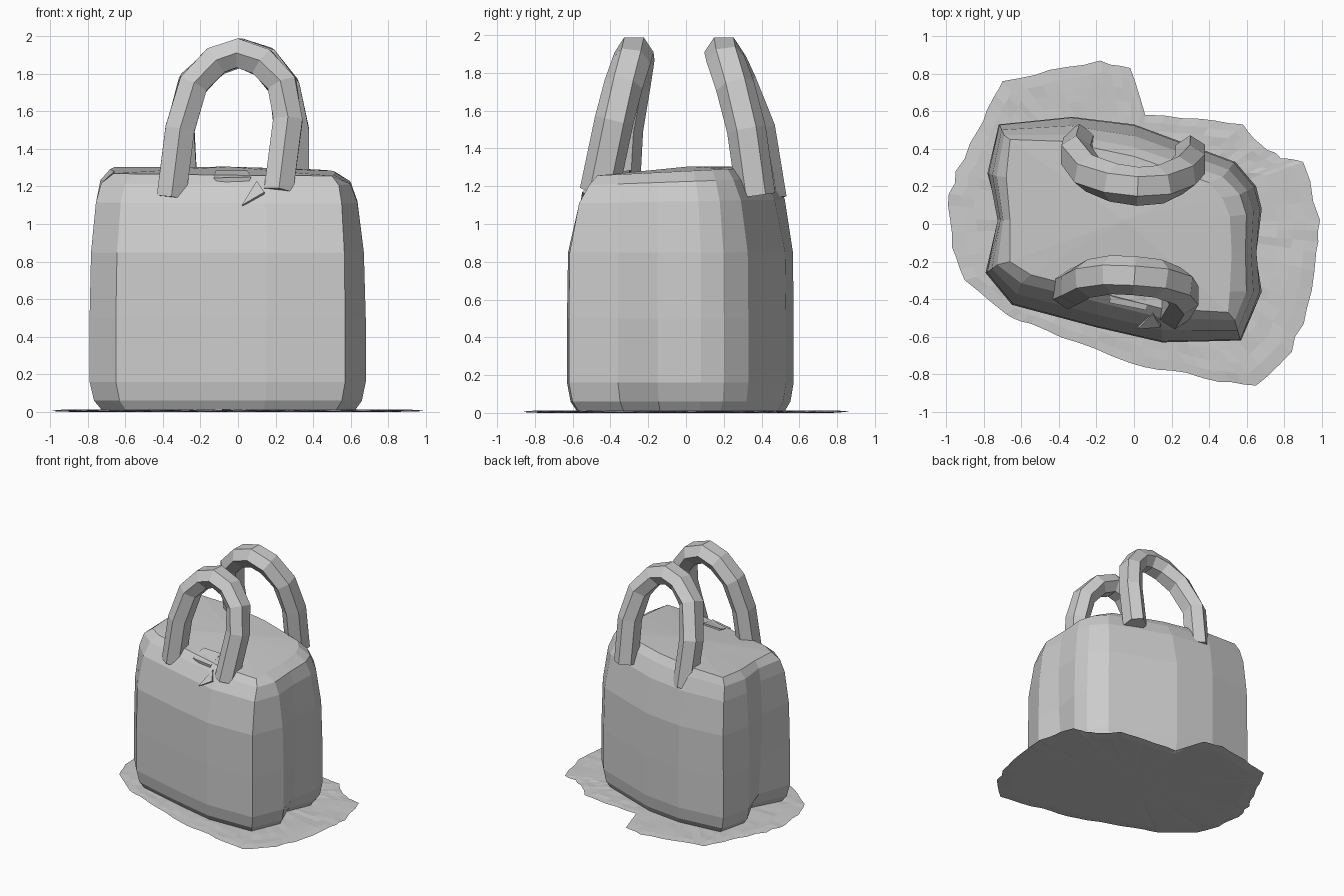
import bpy, bmesh, math, random
from mathutils import Vector

if "Cube" in bpy.data.objects:
    bpy.data.objects.remove(bpy.data.objects["Cube"])

random.seed(4)


def make_object(name, bm):
    bmesh.ops.recalc_face_normals(bm, faces=bm.faces)
    mesh = bpy.data.meshes.new(name)
    bm.to_mesh(mesh)
    bm.free()
    ob = bpy.data.objects.new(name, mesh)
    bpy.context.collection.objects.link(ob)
    return ob


def loft(name, rings, start_tip=None, end_tip=None):
    """Skin closed rings and close both ends, as a fan if a tip is given."""
    bm = bmesh.new()
    loops = [[bm.verts.new(p) for p in ring] for ring in rings]
    n = len(loops[0])
    for a, b in zip(loops, loops[1:]):
        for i in range(n):
            j = (i + 1) % n
            bm.faces.new((a[i], a[j], b[j], b[i]))
    for ring, tip in ((loops[0], start_tip), (loops[-1], end_tip)):
        if tip is None:
            bm.faces.new(ring)
        else:
            c = bm.verts.new(tip)
            for i in range(n):
                bm.faces.new((ring[i], ring[(i + 1) % n], c))
    return make_object(name, bm)


def tube(name, path, radius, sides=6):
    """Faceted tube along a path, a little deeper (y) than wide."""
    pts = [Vector(p) for p in path]
    rings = []
    for k, p in enumerate(pts):
        t = (pts[min(k + 1, len(pts) - 1)] - pts[max(k - 1, 0)]).normalized()
        side = t.cross(Vector((0, 1, 0))).normalized()
        up = side.cross(t)
        rings.append([p + side * math.cos(a) * radius + up * math.sin(a) * radius * 1.15
                      for a in (2 * math.pi * (i + .5) / sides for i in range(sides))])
    return loft(name, rings)


# Bag body: skewed footprint blending into a smaller top outline
foot = [(-.72, .53), (-.33, .57), (0, .53), (.54, .33), (.65, .2),
        (.68, .08), (.66, -.15), (.68, -.36), (.57, -.62), (.15, -.63),
        (-.2, -.55), (-.65, -.43), (-.79, -.26), (-.73, .02), (-.78, .27)]
top = [(-.66, .45), (-.38, .44), (0, .36), (.40, .22), (.47, .14),
       (.51, .04), (.52, -.15), (.51, -.36), (.50, -.47), (.15, -.45),
       (-.2, -.36), (-.55, -.27), (-.66, -.2), (-.66, .02), (-.68, .25)]
pinched = (6, 13)
# height, x blend, y blend, scale, side pinch
levels = [(.012, 0, 0, .92, .88), (.06, 0, 0, .97, .9), (.16, 0, 0, 1, .95),
          (.5, 0, 0, 1, .98), (.85, .06, .03, 1, 1), (1.12, .26, .36, 1, 1),
          (1.225, .48, .72, 1, 1), (1.28, 1, 1, 1, 1)]
rings = []
for z, tx, ty, scale, pinch in levels:
    ring = []
    for i, (f, g) in enumerate(zip(foot, top)):
        s = scale * (pinch if i in pinched else 1)
        x, y = f[0] + (g[0] - f[0]) * tx, f[1] + (g[1] - f[1]) * ty
        ring.append((x * s, y * scale, z + .05 * ty * y))
    rings.append(ring)
loft("bag_body", rings, end_tip=(-.05, .02, 1.305))

# Handles: two leaning faceted arches
tube("front_handle", [(-.355, -.35, 1.14), (-.31, -.33, 1.5), (-.24, -.29, 1.74),
                      (-.12, -.27, 1.87), (0, -.275, 1.91), (.13, -.29, 1.86),
                      (.235, -.33, 1.74), (.265, -.38, 1.55), (.215, -.46, 1.17)], .09)
tube("back_handle", [(-.29, .43, 1.13), (-.31, .37, 1.5), (-.24, .27, 1.75),
                     (-.11, .22, 1.87), (.02, .20, 1.91), (.14, .21, 1.87),
                     (.25, .26, 1.73), (.30, .32, 1.5), (.30, .37, 1.15)], .09)

# Zip flap and stitched tab on the front rim
loft("zip_flap", [[(-.13, -.42, 1.245), (.07, -.46, 1.25), (.05, -.3, 1.285), (-.12, -.29, 1.285)],
                  [(-.11, -.41, 1.22), (.04, -.45, 1.19), (.03, -.3, 1.25), (-.1, -.29, 1.25)]])
loft("handle_tab", [[(.02, -.56, 1.1), (.14, -.55, 1.17), (.1, -.48, 1.23)],
                    [(.03, -.5, 1.09), (.14, -.48, 1.13), (.1, -.42, 1.18)]])

# Crumpled ground sheet: ragged outline, rings with slight height noise
edge = [(-.7, .76), (-.45, .82), (-.18, .87), (-.02, .83), (.06, .58), (.35, .56),
        (.58, .53), (.68, .42), (.78, .35), (.9, .33), (.99, .02), (.97, -.15),
        (.92, -.45), (.84, -.68), (.65, -.86), (.45, -.84), (.2, -.78), (-.02, -.74),
        (-.3, -.63), (-.55, -.53), (-.68, -.48), (-.9, -.3), (-.97, -.12), (-.99, .1),
        (-.95, .28), (-.83, .5), (-.76, .65)]
ragged = []
for i, p in enumerate(edge):
    a, b = Vector(p), Vector(edge[(i + 1) % len(edge)])
    for u in (0, .33, .67):
        ragged.append(a.lerp(b, u) * (1 + (random.uniform(-.012, .014) if u else 0)))


def sheet_ring(scale, low, high):
    return [(p.x * scale, p.y * scale, random.uniform(low, high)) for p in ragged]


loft("ground_sheet", [sheet_ring(.9, 0, .002), sheet_ring(1, .004, .008),
                      sheet_ring(.93, .006, .014), sheet_ring(.86, .006, .014),
                      sheet_ring(.78, .006, .014), sheet_ring(.68, .006, .012)],
     (0, 0, 0), (0, 0, .01))
